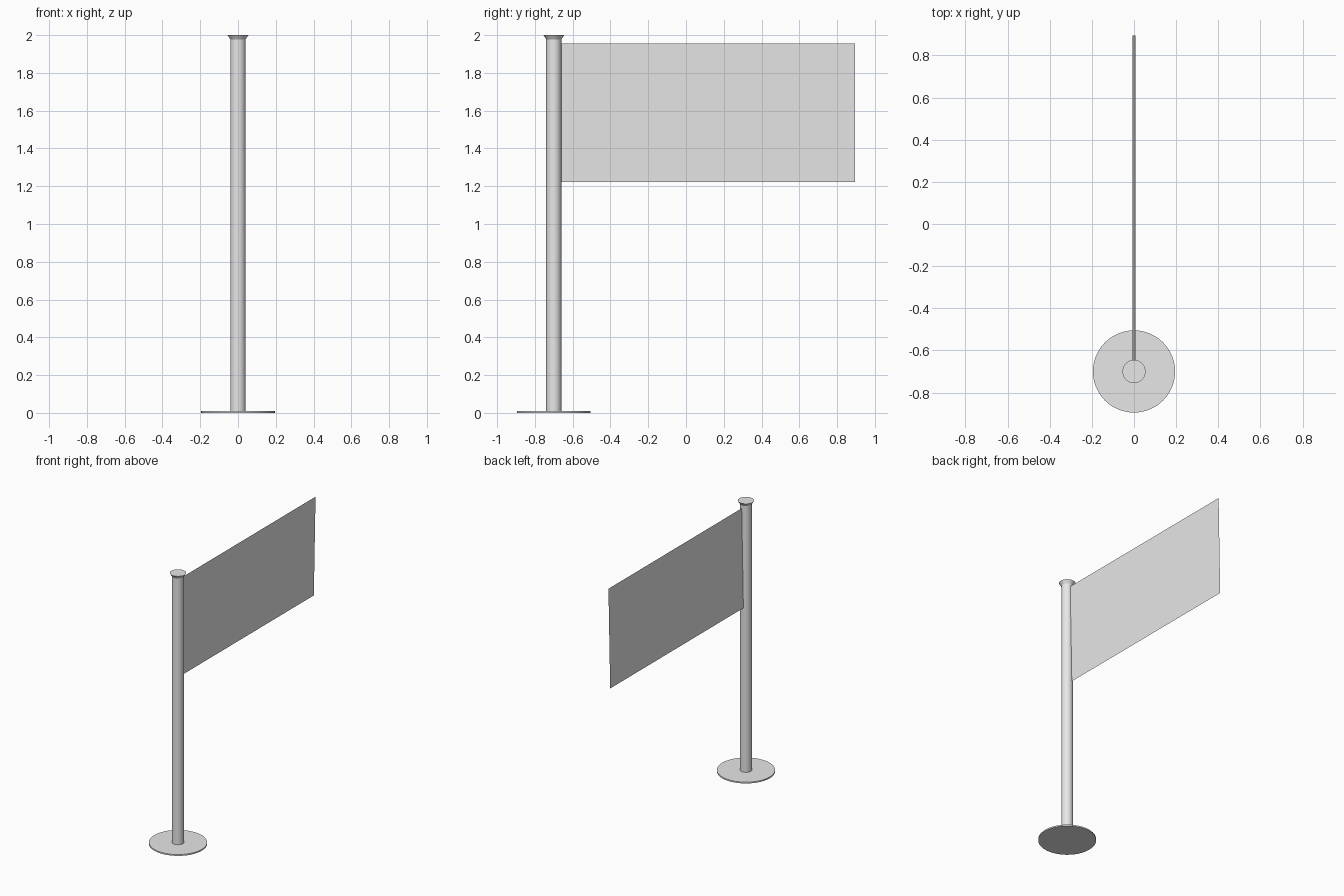
import bpy
import bmesh
from math import radians

if "Cube" in bpy.data.objects:
    bpy.data.objects.remove(bpy.data.objects["Cube"])

POLE_Y = -0.70
SIDES = 48

# One plain grey for every part
grey = bpy.data.materials.new("light_grey")
grey.use_nodes = True
colour = (0.8, 0.8, 0.8, 1)
grey.diffuse_color = colour
grey.node_tree.nodes["Principled BSDF"].inputs["Base Color"].default_value = colour


def round_part(name, bottom_radius, top_radius, z0, z1):
    """Upright cylinder or cone frustum on the pole axis."""
    bpy.ops.mesh.primitive_cone_add(
        vertices=SIDES, radius1=bottom_radius, radius2=top_radius,
        depth=z1 - z0, location=(0, POLE_Y, (z0 + z1) / 2))
    part = bpy.context.object
    part.name = name
    part.data.materials.append(grey)
    bpy.ops.object.shade_smooth_by_angle(angle=radians(30))
    return part


# Stand: thin disc, tall pole and flared cap
round_part("base_disc", 0.195, 0.195, 0, 0.01)
round_part("pole", 0.04, 0.04, 0.01, 1.98)
round_part("pole_cap", 0.04, 0.055, 1.977, 2.0)

# Flag: a single sheet leaning very slightly to the left at the top
mesh = bpy.data.meshes.new("flag")
bm = bmesh.new()
near, far, low, high, lean = -0.66, 0.895, 1.222, 1.955, 0.007
corners = [(-lean, near, low), (-lean, far, low), (lean, far, high), (lean, near, high)]
bm.faces.new([bm.verts.new(c) for c in corners])
bm.to_mesh(mesh)
bm.free()
mesh.materials.append(grey)
flag = bpy.data.objects.new("flag", mesh)
bpy.context.collection.objects.link(flag)
